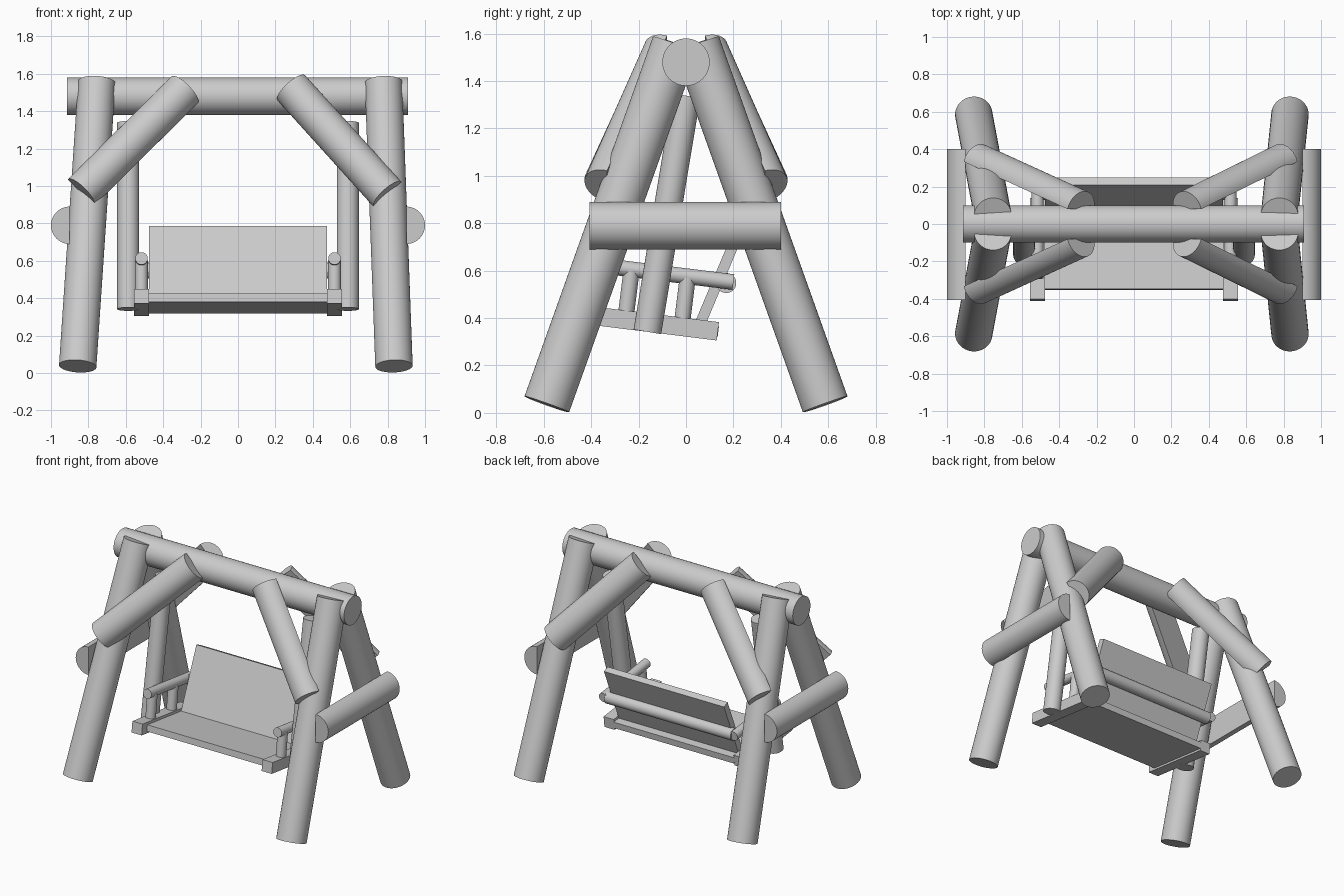
import bpy, bmesh, math
from mathutils import Vector, Matrix

if "Cube" in bpy.data.objects:
    bpy.data.objects.remove(bpy.data.objects["Cube"])

TILT = -math.radians(7.1)      # the bench hangs leaning back


def finish(name, bm):
    bmesh.ops.recalc_face_normals(bm, faces=bm.faces)
    me = bpy.data.meshes.new(name)
    bm.to_mesh(me)
    bm.free()
    ob = bpy.data.objects.new(name, me)
    bpy.context.collection.objects.link(ob)
    return ob


def log(name, p0, p1, r, outward=None):
    """Round log from p0 to p1; with outward given, a half log with its flat side inward."""
    p0, p1 = Vector(p0), Vector(p1)
    axis = (p1 - p0).normalized()
    ref = Vector(outward) if outward else axis.orthogonal()
    u = (ref - axis * ref.dot(axis)).normalized()
    v = axis.cross(u)
    if outward:
        angles = [math.pi * (i / 24 - 0.5) for i in range(25)]
    else:
        angles = [2 * math.pi * i / 48 for i in range(48)]
    bm = bmesh.new()
    ring = [bm.verts.new(p0 + r * (u * math.cos(a) + v * math.sin(a))) for a in angles]
    face = bm.faces.new(ring)
    ext = bmesh.ops.extrude_face_region(bm, geom=[face], use_keep_orig=True)
    top = [g for g in ext["geom"] if isinstance(g, bmesh.types.BMVert)]
    bmesh.ops.translate(bm, verts=top, vec=p1 - p0)
    ob = finish(name, bm)
    bpy.context.view_layer.objects.active = ob
    ob.select_set(True)
    bpy.ops.object.shade_smooth_by_angle(angle=math.radians(30))
    ob.select_set(False)
    return ob


def board(name, centre, size, tilt):
    bm = bmesh.new()
    m = Matrix.Translation(centre) @ Matrix.Rotation(tilt, 4, 'X') @ Matrix.Diagonal((*size, 1))
    bmesh.ops.create_cube(bm, size=1, matrix=m)
    return finish(name, bm)


# Top beam
log("top_beam", (-0.915, 0, 1.48), (0.91, 0, 1.48), 0.1)

# Frame: the two ends differ slightly
ends = {
    "left": dict(s=-1, foot=-0.857, head=-0.755, low=(-0.84, 0.965), high=(-0.285, 1.515)),
    "right": dict(s=1, foot=0.834, head=0.778, low=(0.80, 0.955), high=(0.285, 1.525)),
}
for side, e in ends.items():
    s = e["s"]
    for face, d in (("front", -1), ("back", 1)):
        log(f"{face}_{side}_leg", (e["foot"], d * 0.587, 0.037), (e["head"], d * 0.045, 1.555), 0.1)
        # Half-log corner braces
        (xl, zl), (xh, zh) = e["low"], e["high"]
        log(f"{face}_{side}_brace", (xl, d * 0.333, zl), (xh, d * 0.08, zh), 0.1,
            outward=(0, d, 0))
    # Half-log cross bar joining the legs
    log(f"{side}_cross_bar", (s * 0.9, -0.407, 0.79), (s * 0.9, 0.4, 0.79), 0.1,
        outward=(s, 0, 0))

    # Hanger
    log(f"{side}_hanger", (s * 0.587, -0.163, 0.342), (s * 0.587, 0.002, 1.338), 0.059)

    # Bench side: rail, armrest and posts
    board(f"{side}_seat_rail", (s * 0.515, -0.136, 0.378), (0.08, 0.545, 0.078), TILT)
    log(f"{side}_armrest", (s * 0.516, -0.29, 0.613), (s * 0.516, 0.2, 0.552), 0.033)
    for label, y in (("front", -0.255), ("rear", -0.018)):
        z = 0.4 - 0.125 * (y + 0.255)
        log(f"{side}_{label}_arm_post", (s * 0.516, y, z),
            (s * 0.516, y + 0.025, z + 0.2), 0.034)

# Seat board
board("seat", (0, -0.107, 0.372), (0.95, 0.49, 0.045), TILT)

# Backrest board and the log behind it
lean = -math.radians(22.8)
board("backrest", (0, 0.142, 0.572), (0.95, 0.045, 0.447), lean)
log("backrest_log", (-0.5, 0.17, 0.548), (0.5, 0.17, 0.548), 0.042)
